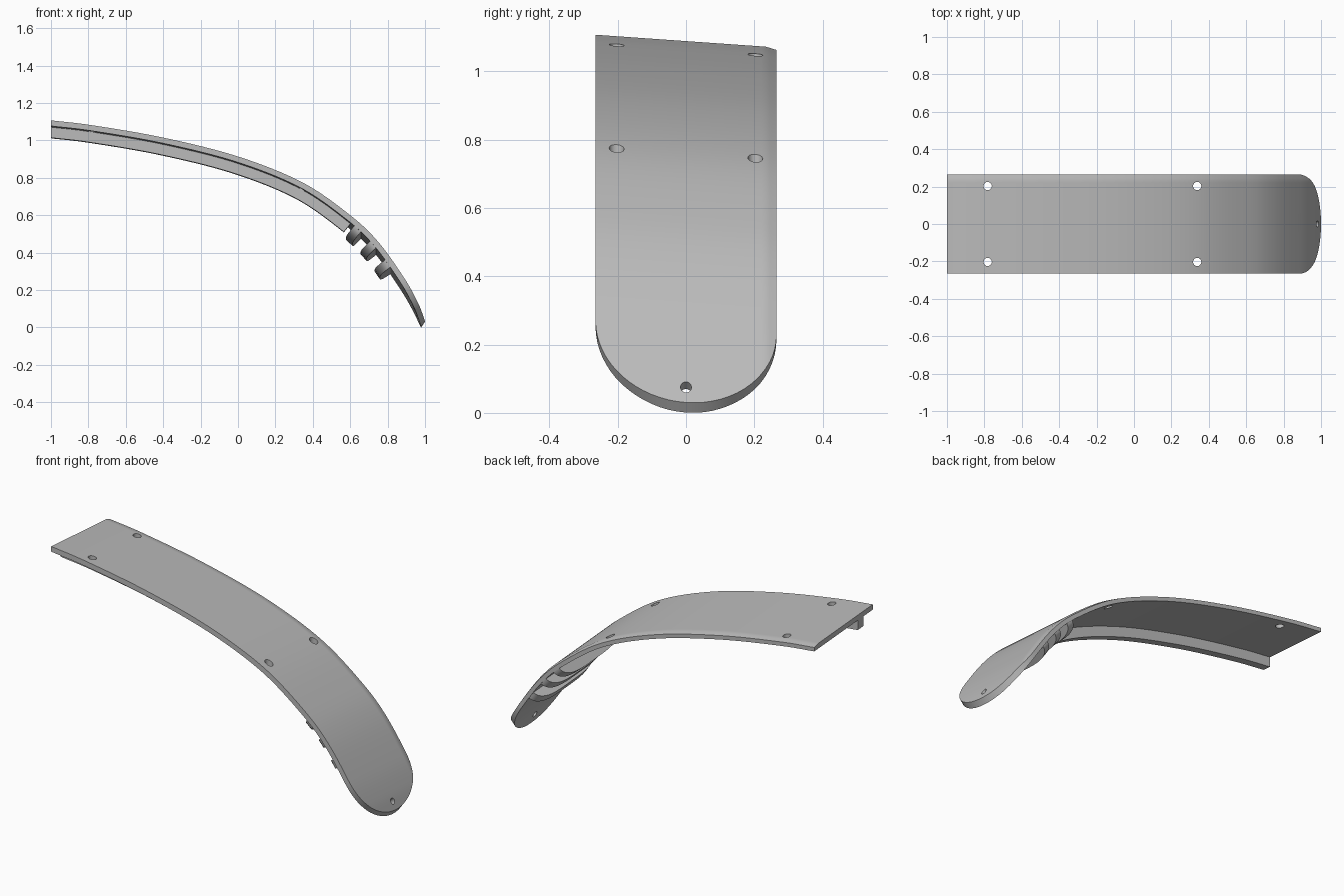
import bpy, bmesh, math
from mathutils import Vector

cube = bpy.data.objects.get("Cube")
if cube:
    bpy.data.objects.remove(cube, do_unlink=True)

HALF = 0.265        # half width of the plate
THICK = 0.03        # plate thickness
TILT = 0.07         # sideways slope
TOE_Z = 0.27        # height where the rounded toe begins

grey = bpy.data.materials.new("plain grey")
grey.use_nodes = True
grey.diffuse_color = (0.5, 0.5, 0.5, 1)
grey.node_tree.nodes["Principled BSDF"].inputs["Base Color"].default_value = (0.5, 0.5, 0.5, 1)

# Side profile of the outer surface (x, z), smoothed into a dense polyline
KEYS = [(-1, 1.107), (-.78, 1.081), (-.4, 1.015), (0, .914), (.345, .775),
        (.6, .6), (.75, .457), (.885, .27), (.96, .14), (1, .049)]
pts = [Vector(k) for k in KEYS]
pts = [2 * pts[0] - pts[1]] + pts + [2 * pts[-1] - pts[-2]]
line = []
for a, b, c, d in zip(pts, pts[1:], pts[2:], pts[3:]):
    for i in range(20):
        t = i / 20
        line.append(0.5 * (2 * b + (c - a) * t + (2 * a - 5 * b + 4 * c - d) * t ** 2
                           + (3 * b - a - 3 * c + d) * t ** 3))
line.append(pts[-2])
LAST = len(line) - 1


def at(s):
    i = min(int(s), LAST - 1)
    return line[i].lerp(line[i + 1], s - i)


def find(axis, value):
    """Position along the profile where x (axis 0) or z (axis 1) reaches value."""
    for i in range(LAST):
        p, q = line[i][axis], line[i + 1][axis]
        if min(p, q) <= value <= max(p, q):
            return i + (value - p) / (q - p)
    return LAST


def surf(s, y, depth, slide=0):
    """Point at a depth below the outer surface, slid along the profile."""
    tan = (at(min(s + 1, LAST)) - at(max(s - 1, 0))).normalized()
    p = at(s) + Vector((tan.y, -tan.x)) * depth + tan * slide
    return Vector((max(p.x, -1), y, p.y - TILT * (y + HALF)))


def make(name, bm):
    bmesh.ops.remove_doubles(bm, verts=bm.verts, dist=1e-5)
    bmesh.ops.recalc_face_normals(bm, faces=bm.faces)
    me = bpy.data.meshes.new(name)
    bm.to_mesh(me)
    bm.free()
    ob = bpy.data.objects.new(name, me)
    bpy.context.collection.objects.link(ob)
    me.materials.append(grey)
    return ob


def loft(name, rings):
    """Closed solid through a list of equal closed rings."""
    bm = bmesh.new()
    vs = [[bm.verts.new(p) for p in r] for r in rings]
    n = len(vs[0])
    for r, q in zip(vs, vs[1:]):
        for i in range(n):
            bm.faces.new((r[i], r[(i + 1) % n], q[(i + 1) % n], q[i]))
    bm.faces.new(vs[0])
    bm.faces.new(vs[-1])
    return make(name, bm)


def smooth(ob):
    bpy.ops.object.select_all(action='DESELECT')
    ob.select_set(True)
    bpy.context.view_layer.objects.active = ob
    bpy.ops.object.shade_smooth_by_angle(angle=math.radians(30))


# Curved plate with rounded toe
COLS, BODY, TOE = 32, 50, 12
s_toe = find(1, TOE_Z)
outer, inner = [], []
for j in range(COLS + 1):
    y = HALF * math.sin(math.pi * (j / COLS - 0.5))
    k = math.sqrt(max(0, 1 - (y / HALF) ** 2))
    s_end = find(1, TOE_Z - (TOE_Z - line[-1].y) * k + 1e-6)
    steps = [s_toe * i / BODY for i in range(BODY)]
    steps += [s_toe + (s_end - s_toe) * i / TOE for i in range(TOE + 1)]
    bevel = max(0, y - 0.235) * 0.25
    outer.append([surf(s, y, bevel) for s in steps])
    inner.append([surf(s, y, THICK, 0.019 * k * max(0, (i - BODY) / TOE))
                  for i, s in enumerate(steps)])
bm = bmesh.new()
grids = [[[bm.verts.new(p) for p in col] for col in side] for side in (outer, inner)]
top, low = grids
ROWS = BODY + TOE


def quad(*v):
    bm.faces.new(v)


for g in grids:
    for j in range(COLS):
        for i in range(ROWS):
            quad(g[j][i], g[j + 1][i], g[j + 1][i + 1], g[j][i + 1])
for j in range(COLS):
    for i in (0, ROWS):
        quad(top[j][i], top[j + 1][i], low[j + 1][i], low[j][i])
for j in (0, COLS):
    for i in range(ROWS):
        quad(top[j][i], top[j][i + 1], low[j][i + 1], low[j][i])
plate = make("curved_plate", bm)


# Screw holes
def drill(centre, axis, radius):
    bpy.ops.mesh.primitive_cylinder_add(vertices=24, radius=radius, depth=0.2, location=centre)
    cutter = bpy.context.object
    cutter.name = "hole_cutter"
    cutter.hide_render = True
    cutter.rotation_euler = Vector(axis).to_track_quat('Z', 'Y').to_euler()
    mod = plate.modifiers.new("hole", 'BOOLEAN')
    mod.object = cutter
    mod.operation = 'DIFFERENCE'
    mod.solver = 'EXACT'
    bpy.context.view_layer.objects.active = plate
    bpy.ops.object.modifier_apply(modifier=mod.name)
    bpy.data.objects.remove(cutter, do_unlink=True)


for x in (-0.78, 0.345):
    for y in (-0.203, 0.203):
        drill(surf(find(0, x), y, THICK / 2), (0, 0, 1), 0.022)
drill(surf(find(1, 0.094), 0, 0), (1, 0, 0.9), 0.016)
smooth(plate)

# Stiffening rail under the plate
s_rail = find(0, 0.62)
rings = []
for i in range(49):
    s = s_rail * i / 48
    rings.append([surf(s, y, d) for y, d in
                  ((-.178, .025), (-.13, .025), (-.13, .086), (-.178, .086))])
smooth(loft("underside_rail", rings))

# Rounded cross ribs under the toe
for n, x in enumerate((0.66, 0.745, 0.825)):
    s = find(0, x)
    tan = (at(s + 1) - at(s - 1)).normalized()
    rings = []
    for side in (-0.024, 0.024):
        ring = [surf(s, -0.26, 0.022, side), ]
        for j in range(25):
            y = 0.26 * math.sin(math.pi * (j / 24 - 0.5))
            deep = 0.07 * math.sqrt(max(0, 1 - abs(y / 0.26) ** 4))
            ring.append(surf(s, y, 0.028 + deep, side))
        ring.append(surf(s, 0.26, 0.022, side))
        rings.append(ring)
    smooth(loft("cross_rib_%d" % (n + 1), rings))
